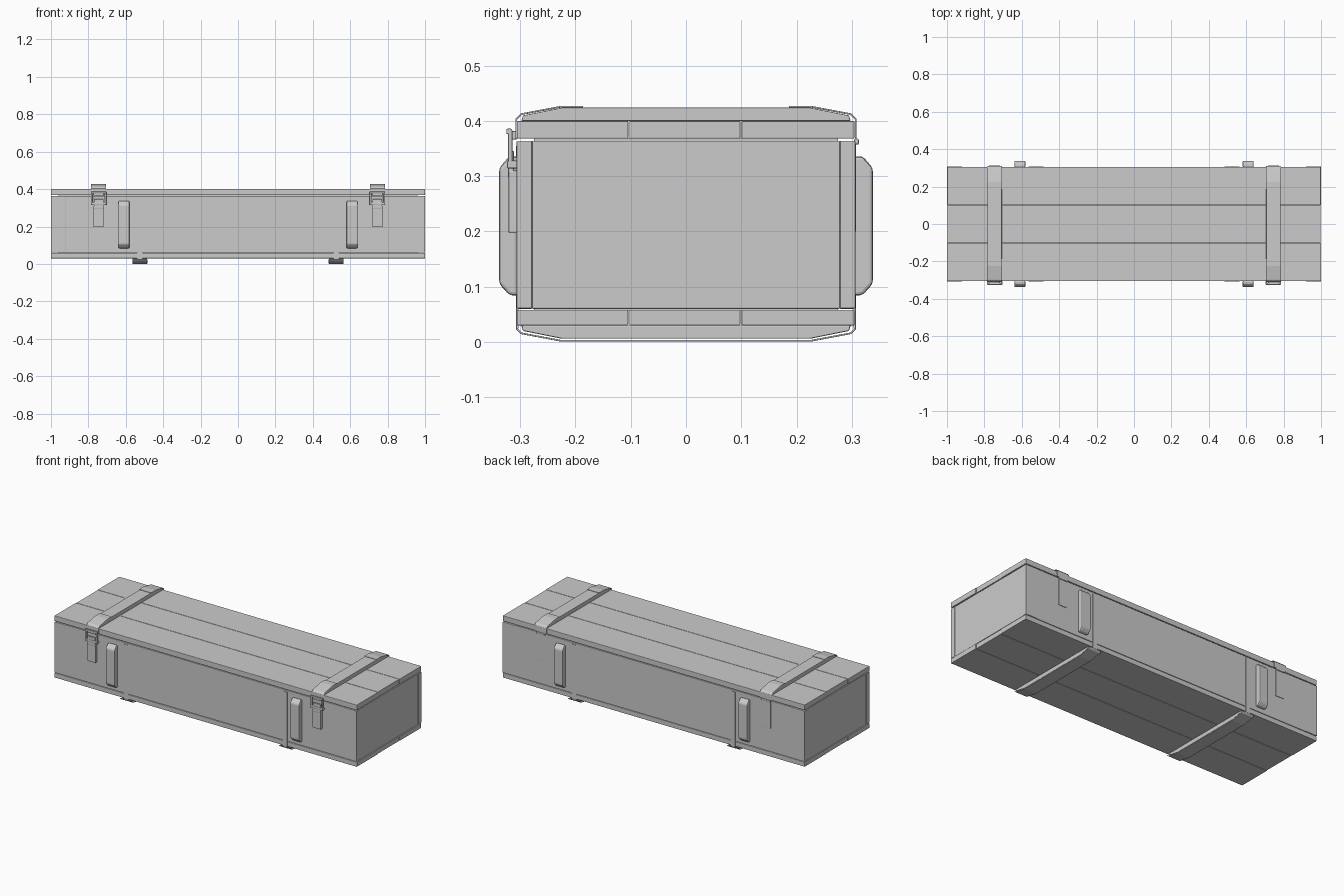
import bpy, bmesh
from mathutils import Vector

if "Cube" in bpy.data.objects:
    bpy.data.objects.remove(bpy.data.objects["Cube"])


def prism(name, profile, x0, x1, bevel=0.0):
    """Extrude a (y, z) outline along x."""
    bm = bmesh.new()
    a = [bm.verts.new((x0, y, z)) for y, z in profile]
    b = [bm.verts.new((x1, y, z)) for y, z in profile]
    n = len(profile)
    bm.faces.new(a)
    bm.faces.new(b[::-1])
    for i in range(n):
        j = (i + 1) % n
        bm.faces.new((a[j], a[i], b[i], b[j]))
    bmesh.ops.recalc_face_normals(bm, faces=bm.faces)
    me = bpy.data.meshes.new(name)
    bm.to_mesh(me)
    bm.free()
    ob = bpy.data.objects.new(name, me)
    bpy.context.collection.objects.link(ob)
    if bevel:
        m = ob.modifiers.new("bevel", "BEVEL")
        m.width, m.segments, m.limit_method = bevel, 2, "ANGLE"
    return ob


def box(name, x, y, z, bevel=0.0):
    return prism(name, [(y[0], z[0]), (y[1], z[0]), (y[1], z[1]), (y[0], z[1])], x[0], x[1], bevel)


def ribbon(name, path, t, x0, x1):
    """Metal band of thickness t along a (y, z) path, thickened to the left."""
    p = [Vector(q) for q in path]
    off = []
    for i, q in enumerate(p):
        ns = []
        for u, v in ((i - 1, i), (i, i + 1)):
            if u >= 0 and v < len(p):
                d = (p[v] - p[u]).normalized()
                ns.append(Vector((-d.y, d.x)))
        n = sum(ns, Vector((0, 0))).normalized()
        off.append(q + n * t / n.dot(ns[0]))
    return prism(name, [tuple(q) for q in p + off[::-1]], x0, x1, 0.001)


def flip(points, sy=1, sz=1, z0=0.0):
    return [(y * sy, z0 + z * sz) for y, z in points]


# Lid and floor, three planks each
for i, (y0, y1) in enumerate(((-0.306, -0.1045), (-0.1025, 0.0985), (0.1005, 0.305))):
    dx = (0.0, 0.003, 0.001)[i]
    box(f"lid_plank_{i}", (-1 + dx, 1 - dx), (y0, y1), (0.368, 0.400), 0.002)
    box(f"floor_plank_{i}", (-1 + dx, 1 - dx), (y0, y1), (0.030, 0.058), 0.002)

# Body walls
for s, side in ((-1, "front"), (1, "back")):
    box(f"{side}_wall", (-0.998, 0.998), sorted((s * 0.278, s * 0.305)), (0.060, 0.364), 0.002)
for s, side in ((-1, "left"), (1, "right")):
    box(f"{side}_end_wall", sorted((s * 0.965, s * 0.997)), (-0.279, 0.279), (0.060, 0.364), 0.002)
box("lid_inner_lip", (-0.96, 0.96), (-0.275, 0.275), (0.355, 0.369))
box("floor_inner_lip", (-0.96, 0.96), (-0.275, 0.275), (0.057, 0.065))

# Cross-section of half a batten, measured up from the plank surface
batten = [(-0.298, 0.0), (-0.295, 0.010), (-0.225, 0.024), (0.225, 0.024), (0.295, 0.010), (0.298, 0.0)]
# Metal end band: starts on the batten and folds down over the plank edge
end_band = [(-0.306, -0.032), (-0.306, 0.002), (-0.297, 0.011), (-0.225, 0.0245), (-0.186, 0.0245)]

# Handle block outline on the front
handle = [(-0.304, 0.083), (-0.320, 0.085), (-0.338, 0.105), (-0.338, 0.315), (-0.320, 0.336), (-0.304, 0.336)]

for sx, tag in ((-1, "left"), (1, "right")):
    # Lid battens with metal end bands
    c = 0.745 * sx
    prism(f"lid_batten_{tag}", flip(batten, 1, 1, 0.400), c - 0.038, c + 0.038, 0.002)
    ribbon(f"lid_band_front_{tag}", flip(end_band, 1, 1, 0.400), 0.003, c - 0.040, c + 0.040)
    ribbon(f"lid_band_back_{tag}", flip(end_band, -1, 1, 0.400)[::-1], 0.003, c - 0.040, c + 0.040)

    # Front latch: striker hook, wire loop and lever plate
    box(f"latch_hook_{tag}", (c - 0.028, c + 0.028), (-0.320, -0.306), (0.366, 0.382), 0.003)
    for k in (-1, 1):
        e = c + k * 0.036
        box(f"latch_loop_side_{tag}_{k}", (e - 0.005, e + 0.005), (-0.322, -0.314), (0.318, 0.384), 0.002)
    box(f"latch_loop_top_{tag}", (c - 0.041, c + 0.041), (-0.325, -0.315), (0.376, 0.386), 0.002)
    box(f"latch_loop_base_{tag}", (c - 0.041, c + 0.041), (-0.324, -0.305), (0.314, 0.328), 0.003)
    box(f"latch_lever_{tag}", (c - 0.026, c + 0.026), (-0.322, -0.311), (0.295, 0.346), 0.003)
    box(f"latch_plate_{tag}", (c - 0.027, c + 0.027), (-0.321, -0.304), (0.197, 0.310), 0.002)

    # Back hinge: leaf and barrel
    box(f"hinge_leaf_{tag}", (c - 0.030, c + 0.030), (0.304, 0.308), (0.200, 0.362), 0.001)
    box(f"hinge_barrel_{tag}", (c - 0.030, c + 0.030), (0.304, 0.313), (0.357, 0.368), 0.003)

    # Floor runners with a band wrapped all the way under
    r = 0.525 * sx
    prism(f"runner_{tag}", flip(batten, 1, -1, 0.030), r - 0.038, r + 0.038, 0.002)
    half = end_band[:4]
    full = half + flip(half, -1)[::-1]
    ribbon(f"runner_band_{tag}", flip(full[1:-1], 1, -1, 0.028)[::-1], 0.003, r - 0.040, r + 0.040)

    # Per-side parts, front and back
    for sy, side in ((-1, "front"), (1, "back")):
        h = 0.61 * sx
        prism(f"handle_{side}_{tag}", flip(handle, -sy), h - 0.030, h + 0.030, 0.006)
        box(f"side_band_{side}_{tag}", (r - 0.015, r + 0.015), sorted((sy * 0.303, sy * 0.3075)),
            (0.024, 0.355), 0.001)
        box(f"corner_board_{side}_{tag}", sorted((sx * 0.92, sx * 0.999)),
            sorted((sy * 0.279, sy * 0.3065)), (0.061, 0.363), 0.001)
